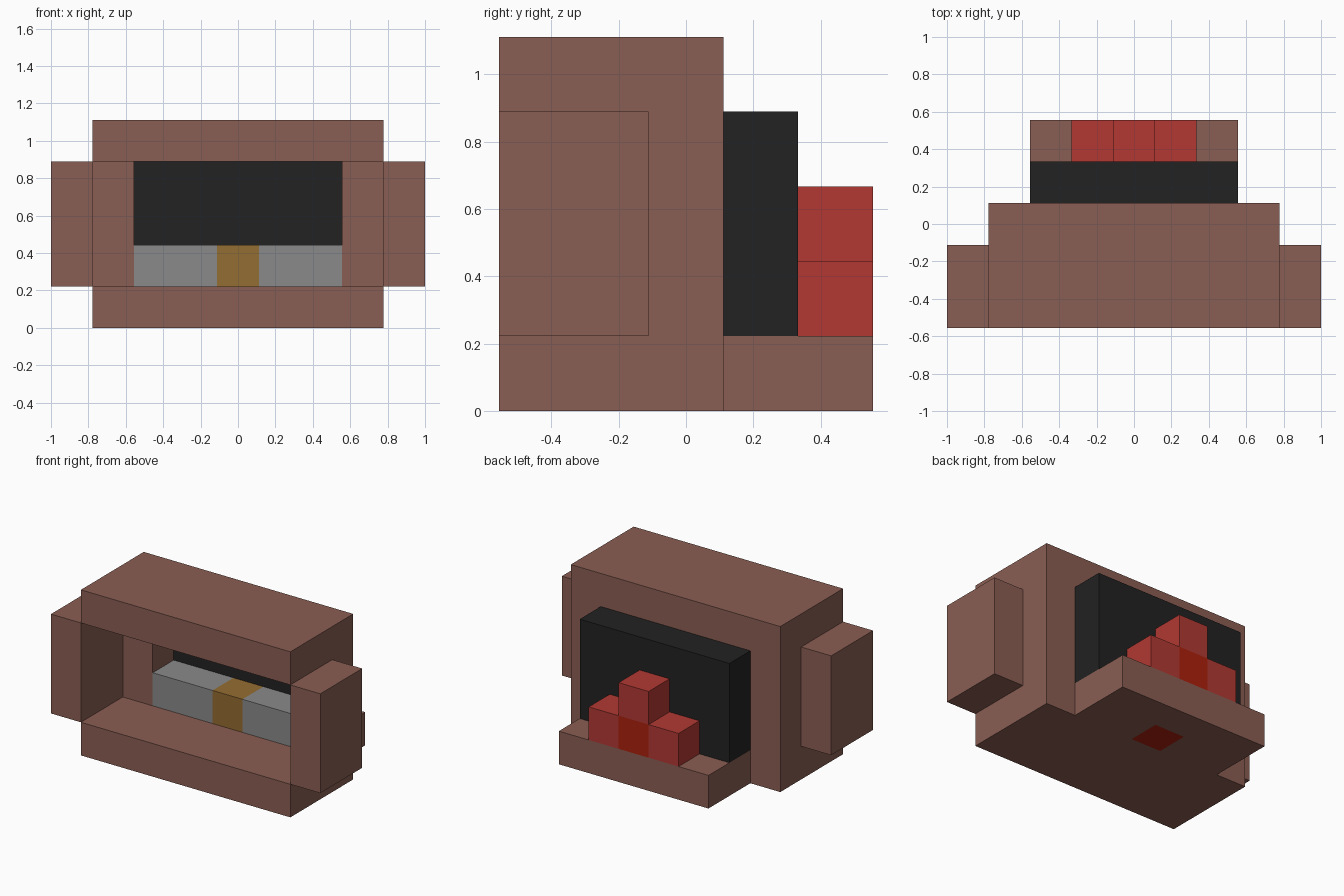
import bpy

U = 2 / 9  # one block of the grid

cube = bpy.data.objects.get("Cube")
if cube:
    bpy.data.objects.remove(cube, do_unlink=True)


def linear(c):
    c /= 255
    return c / 12.92 if c <= 0.04045 else ((c + 0.055) / 1.055) ** 2.4


def material(name, r, g, b):
    colour = (linear(r), linear(g), linear(b), 1)
    mat = bpy.data.materials.new(name)
    mat.use_nodes = True
    mat.diffuse_color = colour
    mat.node_tree.nodes["Principled BSDF"].inputs["Base Color"].default_value = colour
    return mat


brown = material("brown", 138, 94, 83)
black = material("black", 34, 34, 34)
grey = material("grey", 138, 138, 138)
gold = material("gold", 148, 109, 50)
red = material("red", 178, 57, 51)
dark_red = material("dark red", 172, 32, 12)


def box(name, mat, x, y, z):
    """Box from (low, high) ranges in blocks; y counts back from the front."""
    spans = (x, (y[0] - 2.5, y[1] - 2.5), z)
    bpy.ops.mesh.primitive_cube_add(size=1, location=[(a + b) / 2 * U for a, b in spans])
    obj = bpy.context.object
    obj.name = name
    obj.scale = [(b - a) * U for a, b in spans]
    bpy.ops.object.transform_apply(location=False, rotation=False, scale=True)
    obj.data.materials.append(mat)


def pair(name, mat, x, y, z):
    """The same box on the left (+x) and the right (-x)."""
    box("left_" + name, mat, x, y, z)
    box("right_" + name, mat, (-x[1], -x[0]), y, z)


# Brown shell, open at the front
box("floor", brown, (-3.5, 3.5), (0, 3), (0, 1))
box("roof", brown, (-3.5, 3.5), (0, 3), (4, 5))
pair("side_wall", brown, (3.5, 4.5), (0, 2), (1, 4))
pair("inner_wall", brown, (2.5, 3.5), (2, 3), (1, 4))

# Rear ledge with the dark red block set into its underside
pair("ledge_side", brown, (0.5, 2.5), (3, 4), (0, 1))
box("ledge_core", dark_red, (-0.5, 0.5), (3, 4), (0, 1))
box("ledge_back", brown, (-2.5, 2.5), (4, 5), (0, 1))

# Black back panel and the grey bar with its gold middle
box("back_panel", black, (-2.5, 2.5), (3, 4), (1, 4))
pair("bar", grey, (0.5, 2.5), (2, 3), (1, 2))
box("bar_middle", gold, (-0.5, 0.5), (2, 3), (1, 2))

# Stepped red blocks on the ledge
pair("red_step", red, (0.5, 1.5), (4, 5), (1, 2))
box("step_core", dark_red, (-0.5, 0.5), (4, 5), (1, 2))
box("red_top", red, (-0.5, 0.5), (4, 5), (2, 3))
